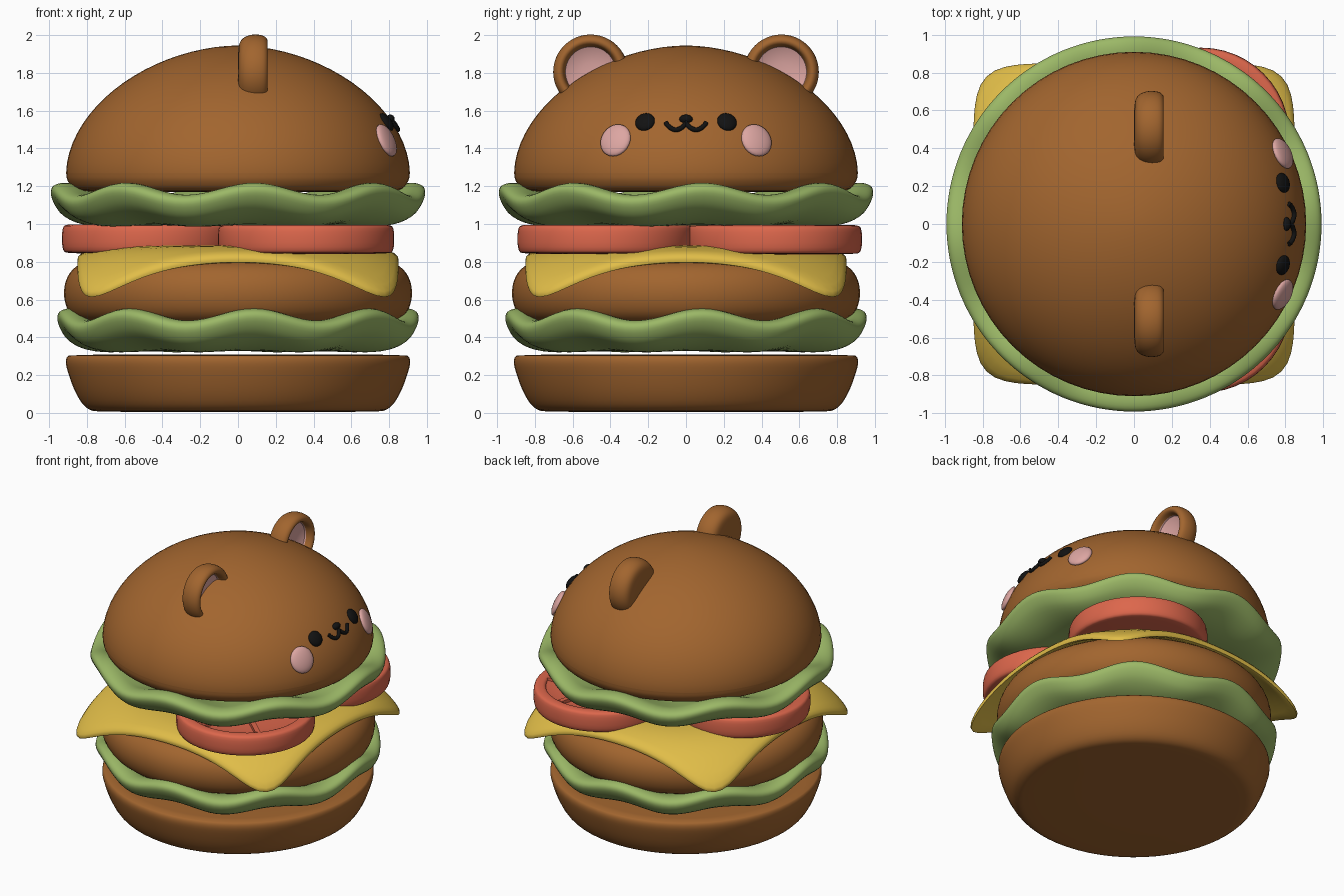
import bpy, bmesh, math
from mathutils import Vector, Matrix

if "Cube" in bpy.data.objects:
    bpy.data.objects.remove(bpy.data.objects["Cube"])

TAU = 2 * math.pi


def material(name, rgb):
    m = bpy.data.materials.new(name)
    m.diffuse_color = (*rgb, 1)
    m.use_nodes = True
    m.node_tree.nodes["Principled BSDF"].inputs["Base Color"].default_value = m.diffuse_color
    return m


BROWN = material("toasted_brown", (0.36, 0.13, 0.028))
GREEN = material("leaf_green", (0.33, 0.48, 0.135))
YELLOW = material("cheese_yellow", (0.75, 0.51, 0.065))
RED = material("tomato_red", (0.72, 0.135, 0.072))
PINK = material("blush_pink", (0.72, 0.38, 0.36))
BLACK = material("black", (0.006, 0.006, 0.006))


def finish(ob, angle=45):
    bpy.ops.object.select_all(action='DESELECT')
    ob.select_set(True)
    bpy.context.view_layer.objects.active = ob
    bpy.ops.object.shade_smooth_by_angle(angle=math.radians(angle))


def add_mesh(name, bm, *mats):
    bmesh.ops.recalc_face_normals(bm, faces=bm.faces)
    me = bpy.data.meshes.new(name)
    bm.to_mesh(me)
    bm.free()
    ob = bpy.data.objects.new(name, me)
    bpy.context.collection.objects.link(ob)
    for m in mats:
        me.materials.append(m)
    finish(ob)
    return ob


def soften(pts, rounds=2):
    """Corner cutting that keeps both end points."""
    for _ in range(rounds):
        out = [pts[0]]
        for a, b in zip(pts, pts[1:]):
            out.append(tuple(p * .75 + q * .25 for p, q in zip(a, b)))
            out.append(tuple(p * .25 + q * .75 for p, q in zip(a, b)))
        pts = out + [pts[-1]]
    return pts


def lathe(name, profile, mats, segs=64, place=None, pink_from=None):
    """Sweep (r, z) points round the z axis; place(r, z, angle) may bend them."""
    place = place or (lambda p, a: (p[0] * math.cos(a), p[0] * math.sin(a), p[1]))
    bm = bmesh.new()
    rings = []
    for p in profile:
        n = 1 if p[0] < 1e-6 else segs
        rings.append([bm.verts.new(place(p, TAU * i / segs)) for i in range(n)])
    for k, (a, b) in enumerate(zip(rings, rings[1:])):
        for i in range(segs):
            j = (i + 1) % segs
            quad = [a[i % len(a)], a[j % len(a)], b[j % len(b)], b[i % len(b)]]
            f = bm.faces.new(list(dict.fromkeys(quad)))
            if pink_from is not None and k >= pink_from:
                f.material_index = 1
    return add_mesh(name, bm, *mats)


# Buns and patty
lathe("bottom_bun", soften([(0, 0.005), (.72, 0.005), (.8, .015), (.86, .1), (.91, .24),
                            (.912, .29), (.89, .31), (0, .31)]), [BROWN])
lathe("patty", soften([(0, .46), (.76, .46), (.88, .5), (.925, .6), (.915, .71),
                       (.85, .79), (.72, .815), (0, .815)]), [BROWN])

BASE, RAD, HIGH, POW = 1.27, .91, .675, 1.85


def bun_radius(z):
    return RAD * max(0, 1 - (max(0, z - BASE) / HIGH) ** POW) ** (1 / POW)


dome = [(bun_radius(BASE + HIGH * math.sin(i * math.pi / 40)),
         BASE + HIGH * math.sin(i * math.pi / 40)) for i in range(20)]
under = soften([(0, 1.17), (.8, 1.17), (.87, 1.18), (.905, 1.23), (.91, BASE)])
lathe("top_bun", under[:-1] + dome + [(0, BASE + HIGH)], [BROWN])


# Lettuce: shallow bowls with an eight-fold rippled rim
def lettuce(name, size, lift):
    def place(p, a):
        r, z, wave = p
        ripple = math.cos(8 * (a + math.radians(90 - 5.3)))
        return (r * size * math.cos(a), r * size * math.sin(a), z + lift + wave * ripple)
    rim = soften([(0, 1.0, 0), (.6, .99, 0), (.8, .995, .012), (.94, 1.05, .028),
                  (.995, 1.13, .032), (.985, 1.175, .032), (.92, 1.19, .032),
                  (.84, 1.17, .032), (.65, 1.1, .01), (0, 1.1, 0)])
    lathe(name, rim, [GREEN], 128, place)


lettuce("upper_lettuce", 1.0, 0)
lettuce("lower_lettuce", .965, -.665)


# Cheese: rounded square slice whose corners droop
def cheese_place(p, a):
    c, s = math.cos(a), math.sin(a)
    r = p[0] * .85 / (abs(c) ** 8 + abs(s) ** 8) ** .125
    drop = 1.15 * max(0, r - .6) ** 2.3
    return (r * c, r * s, p[1] - drop)


steps = [i / 14 for i in range(14)]
lathe("cheese", [(t, .885) for t in steps] + [(.975, .884), (.995, .873), (1, .86), (.995, .843), (.975, .833)]
      + [(t, .832) for t in reversed(steps)], [YELLOW], 128, cheese_place)

# Tomato slices: raised rind, sunken middle and spokes
for n, (cx, cy) in enumerate([(-.465, .02), (.36, -.425), (.355, .465)], 1):
    ob = lathe(f"tomato_{n}", soften([(0, .845), (.43, .845), (.467, .86), (.467, .985), (.44, 1.0),
                                      (.39, 1.0), (.38, .97), (0, .97)], 2), [RED], 48)
    ob.location = (cx, cy, -.002 * n)
    bm = bmesh.new()
    for k in range(3):
        m = (Matrix.Translation((cx, cy, .977)) @ Matrix.Rotation(k * math.pi / 3 + .3, 4, 'Z')
             @ Matrix.Diagonal((.78, .035, .03, 1)))
        bmesh.ops.create_cube(bm, size=1, matrix=m)
    add_mesh(f"tomato_spokes_{n}", bm, RED)

# Ears: rounded shells facing +x with a pink hollow
ear = soften([(0, 0), (.12, 0), (.175, .015), (.2, .07), (.195, .135), (.17, .16),
              (.145, .15), (.135, .11)]) + [(.133, .1), (.1, .085), (.05, .077), (0, .075)]
pink_start = len(ear) - 5
for side, word in ((-1, "left"), (1, "right")):
    lathe(f"{word}_ear", ear, [BROWN, PINK], 48,
          lambda p, a: (p[1], side * .505 + p[0] * math.cos(a), 1.805 + p[0] * math.sin(a)),
          pink_start)


# Face, laid on the dome
def on_bun(y, z):
    r = bun_radius(z)
    x = math.sqrt(r * r - y * y)
    slope = (bun_radius(z + .01) - bun_radius(z - .01)) / .02
    return Vector((x, y, z)), Vector((x / r, y / r, -slope)).normalized()


def spot(name, y, z, wide, tall, thick, mat):
    pos, nor = on_bun(y, z)
    across = Vector((0, 0, 1)).cross(nor).normalized()
    up = nor.cross(across)
    m = Matrix((across * wide, up * tall, nor * thick)).transposed().to_4x4()
    bm = bmesh.new()
    bmesh.ops.create_uvsphere(bm, u_segments=24, v_segments=14, radius=1,
                              matrix=Matrix.Translation(pos) @ m)
    add_mesh(name, bm, mat)


for side, word in ((-1, "left"), (1, "right")):
    spot(f"{word}_eye", side * .217, 1.54, .053, .054, .025, BLACK)
    spot(f"{word}_cheek", side * .373, 1.443, .086, .092, .03, PINK)
spot("nose", 0, 1.555, .036, .024, .025, BLACK)

# Mouth: two joined smile arcs as a round tube
cu = bpy.data.curves.new("mouth", 'CURVE')
cu.dimensions = '3D'
cu.bevel_depth, cu.bevel_resolution, cu.use_fill_caps = .0125, 3, True
sp = cu.splines.new('POLY')
sp.points.add(32)
for i, pt in enumerate(sp.points):
    t = (i - 16) / 16
    pos, nor = on_bun(t * .106, 1.533 - .037 * abs(math.sin(math.pi * t)) ** .75)
    pt.co = (*(pos + nor * .006), 1)
mouth = bpy.data.objects.new("mouth", cu)
bpy.context.collection.objects.link(mouth)
cu.materials.append(BLACK)
bpy.ops.object.select_all(action='DESELECT')
mouth.select_set(True)
bpy.context.view_layer.objects.active = mouth
bpy.ops.object.convert(target='MESH')
finish(bpy.context.view_layer.objects.active)
